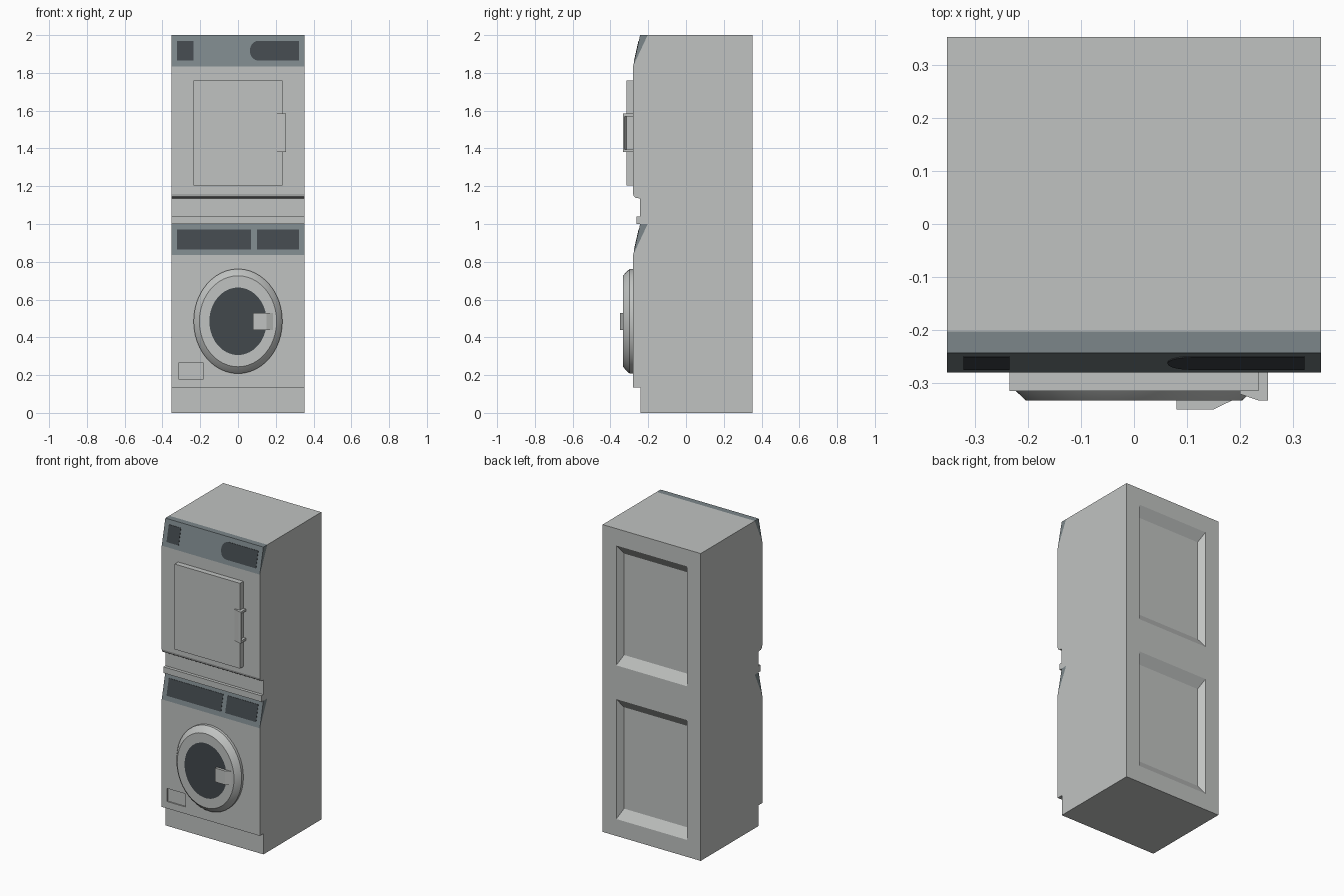
import bpy, bmesh, math

if "Cube" in bpy.data.objects:
    bpy.data.objects.remove(bpy.data.objects["Cube"])


def material(name, rgb):
    m = bpy.data.materials.new(name)
    m.diffuse_color = (*rgb, 1)
    m.use_nodes = True
    m.node_tree.nodes["Principled BSDF"].inputs["Base Color"].default_value = m.diffuse_color
    return m


GREY = material("light_grey", (0.53, 0.545, 0.535))
PANEL = material("slate_panel", (0.20, 0.24, 0.255))
DARK = material("dark_glass", (0.055, 0.065, 0.073))


def finish(name, bm, *mats):
    bmesh.ops.recalc_face_normals(bm, faces=bm.faces)
    me = bpy.data.meshes.new(name)
    bm.to_mesh(me)
    bm.free()
    ob = bpy.data.objects.new(name, me)
    bpy.context.collection.objects.link(ob)
    for m in mats:
        me.materials.append(m)
    return ob


def loft(name, rings, *mats):
    """Closed solid through matching rings of points."""
    bm = bmesh.new()
    vs = [[bm.verts.new(p) for p in r] for r in rings]
    n = len(vs[0])
    for a, b in zip(vs, vs[1:]):
        for i in range(n):
            bm.faces.new((a[i], a[(i + 1) % n], b[(i + 1) % n], b[i]))
    bm.faces.new(vs[0])
    bm.faces.new(vs[-1])
    return finish(name, bm, *mats)


def side_prism(name, profile, mat):
    return loft(name, [[(x, y, z) for y, z in profile] for x in (-W, W)], mat)


def top_prism(name, profile, z0, z1, mat):
    return loft(name, [[(x, y, z) for x, y in profile] for z in (z0, z1)], mat)


def box(name, x0, x1, y0, y1, z0, z1, mat):
    return top_prism(name, [(x0, y0), (x1, y0), (x1, y1), (x0, y1)], z0, z1, mat)


def cut(target, cutter):
    mod = target.modifiers.new("cut", 'BOOLEAN')
    mod.operation, mod.solver, mod.object = 'DIFFERENCE', 'EXACT', cutter
    bpy.context.view_layer.objects.active = target
    bpy.ops.object.modifier_apply(modifier="cut")
    bpy.data.objects.remove(cutter)


W = 0.353       # half width and half depth
F = -0.28       # main front plane

# Cabinet: one side profile with toe kick, panel slopes and middle groove
cabinet = side_prism("cabinet", [
    (W, 0), (-0.242, 0), (-0.242, 0.135), (F, 0.135), (F, 0.835), (-0.203, 1.0),
    (-0.263, 1.0), (-0.263, 1.04), (-0.243, 1.04), (-0.243, 1.135),
    (-0.265, 1.138), (-0.276, 1.146), (F, 1.16), (F, 1.835), (-0.203, 2.0), (W, 2.0)], GREY)


# Sunken back panels with sloped walls
def rect(hx, z0, z1, y):
    return [(-hx, y, z0), (hx, y, z0), (hx, y, z1), (-hx, y, z1)]


for z0 in (0.11, 1.11):
    z1 = z0 + 0.78
    cut(cabinet, loft("cutter", [rect(0.227, z0 + 0.06, z1 - 0.06, W - 0.04),
                                 rect(0.255, z0, z1, W),
                                 rect(0.255, z0, z1, W + 0.05)], GREY))

# Shallow filter hatch in the lower front
cut(cabinet, box("cutter", -0.315, -0.183, F - 0.05, F + 0.008, 0.18, 0.265, GREY))


# Control panels with thin dark displays on the slope
def display(name, base, x0, x1, rounded=False):
    z0, z1 = base + 0.03, base + 0.135
    pts = [(x0, z1), (x0, z0)]
    if rounded:
        r = (z1 - z0) / 2
        rx = 0.045
        pts = [(x0 + rx - rx * math.sin(a), z0 + r + r * math.cos(a))
               for a in [math.pi * i / 10 for i in range(11)]]
    pts += [(x1, z0), (x1, z1)]
    slope = lambda z: F + (z - base) / 0.165 * 0.037
    loft(name, [[(x, slope(z) + d, z) for x, z in pts] for d in (-0.002, 0.002)], DARK)


for label, base in (("washer", 0.835), ("dryer", 1.835)):
    side_prism(label + "_control_panel",
               [(F, base), (-0.243, base + 0.165), (-0.203, base + 0.165)], PANEL)
display("washer_wide_display", 0.835, -0.322, 0.07)
display("washer_small_display", 0.835, 0.1, 0.322)
display("dryer_small_display", 1.835, -0.322, -0.235)
display("dryer_wide_display", 1.835, 0.063, 0.322, True)

# Dryer door
box("dryer_door", -0.235, 0.235, -0.315, F, 1.205, 1.76, GREY)

# Dryer door handle: wedge grip with a recessed outer side between end caps
top_prism("dryer_handle", [(0.2, -0.314), (0.2, -0.321), (0.235, -0.333), (0.253, -0.333),
                           (0.253, -0.325), (0.235, -0.314)], 1.38, 1.585, GREY)
for z in (1.38, 1.57):
    box("dryer_handle_end", 0.234, 0.253, -0.326, F, z, z + 0.015, GREY)

# Round washer door with a glass centre
N = 48


def oval(s, y):
    return [(0.235 * s * math.cos(t), y, 0.485 + 0.277 * s * math.sin(t))
            for t in [2 * math.pi * i / N for i in range(N)]]


door = loft("washer_door", [oval(1, F + 0.002), oval(1, -0.298), oval(0.945, -0.316),
                            oval(0.87, -0.333), oval(0.645, -0.333)], GREY, DARK)
for f in door.data.polygons:
    if f.center.y < -0.332 and len(f.vertices) > 4:
        f.material_index = 1
bpy.ops.object.select_all(action='DESELECT')
door.select_set(True)
bpy.context.view_layer.objects.active = door
bpy.ops.object.shade_smooth_by_angle(angle=math.radians(30))

# Washer door handle
top_prism("washer_handle", [(0.08, -0.332), (0.08, -0.35), (0.15, -0.35), (0.185, -0.333),
                            (0.185, -0.332)], 0.44, 0.53, GREY)
